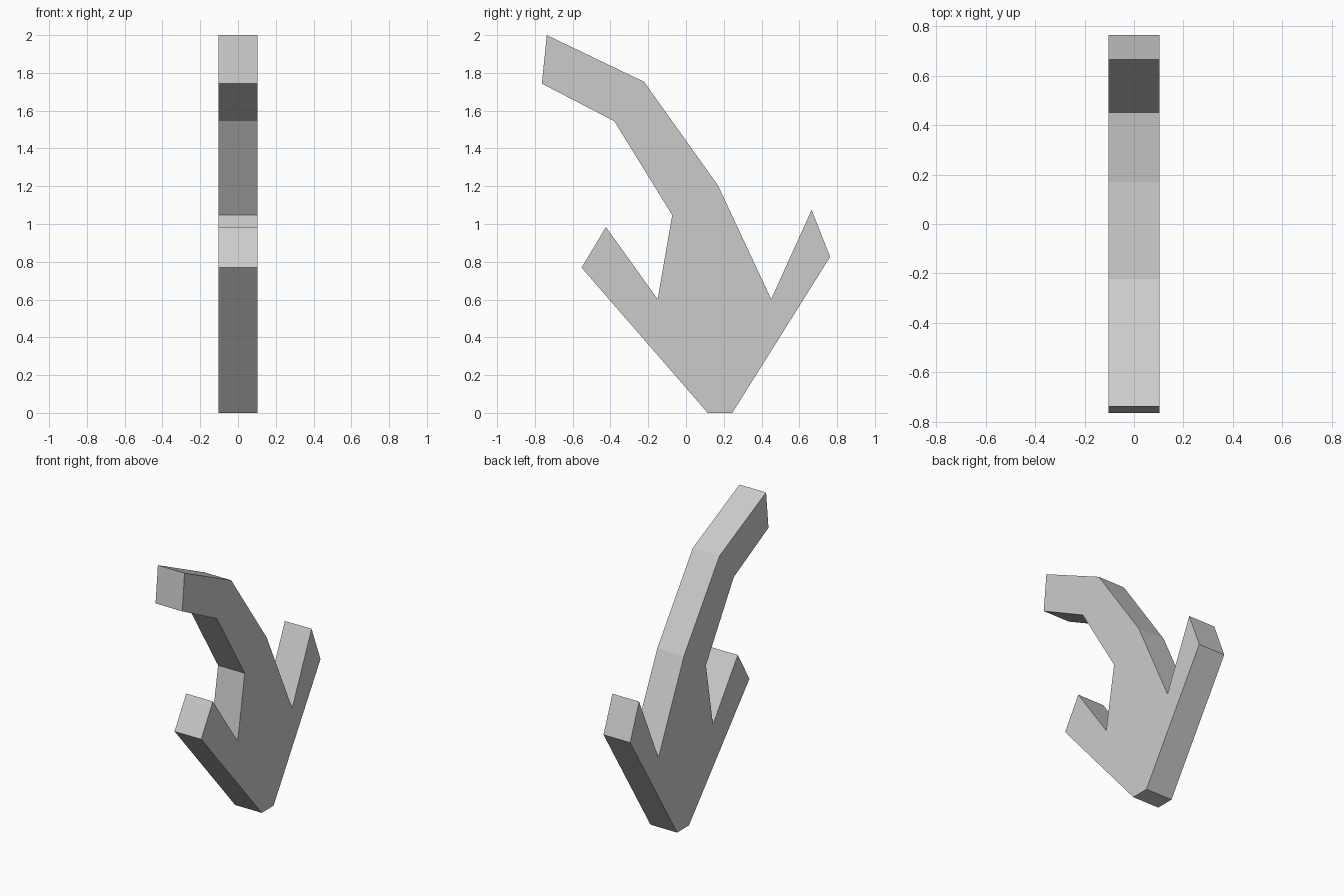
import bpy, bmesh

if "Cube" in bpy.data.objects:
    bpy.data.objects.remove(bpy.data.objects["Cube"])

HALF_THICKNESS = 0.103

# Side profile (y, z): curved upper arm, then the two-barbed head
PROFILE = [
    (-0.737, 2.0), (-0.222, 1.753), (0.17, 1.203), (0.451, 0.602),
    (0.665, 1.075), (0.763, 0.826), (0.245, 0.0), (0.115, 0.0),
    (-0.553, 0.769), (-0.424, 0.984), (-0.15, 0.602), (-0.073, 1.047),
    (-0.38, 1.545), (-0.763, 1.743),
]


def extrude_profile(name, points, half):
    """Flat slab: a y-z outline extruded along x."""
    bm = bmesh.new()
    face = bm.faces.new([bm.verts.new((-half, y, z)) for y, z in points])
    extruded = bmesh.ops.extrude_face_region(bm, geom=[face], use_keep_orig=True)
    verts = [v for v in extruded["geom"] if isinstance(v, bmesh.types.BMVert)]
    bmesh.ops.translate(bm, verts=verts, vec=(2 * half, 0, 0))
    bmesh.ops.recalc_face_normals(bm, faces=bm.faces)
    mesh = bpy.data.meshes.new(name)
    bm.to_mesh(mesh)
    bm.free()
    obj = bpy.data.objects.new(name, mesh)
    bpy.context.collection.objects.link(obj)
    return obj


# Curved arrow slab
extrude_profile("curved_arrow", PROFILE, HALF_THICKNESS)
